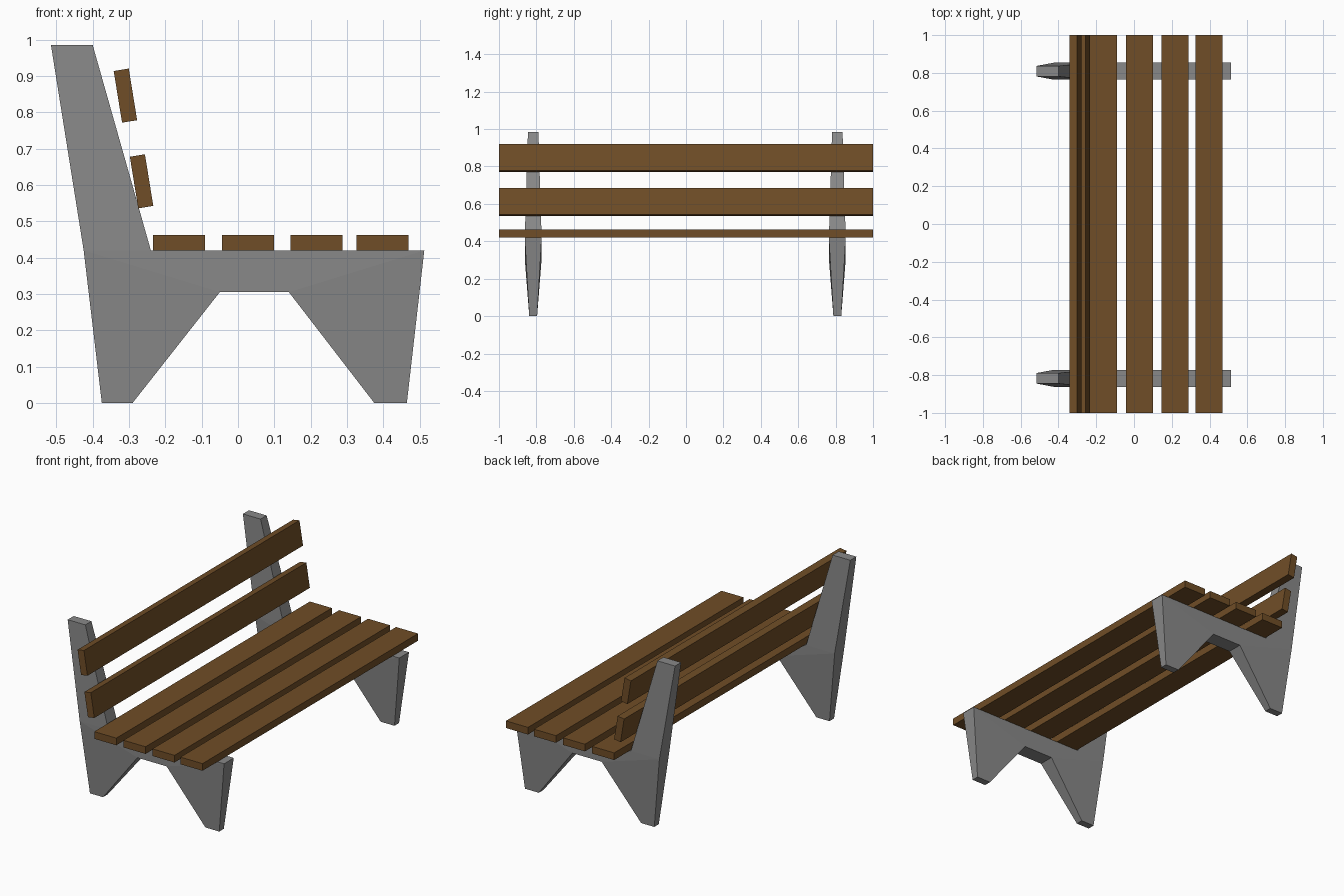
import bpy, bmesh, math

if "Cube" in bpy.data.objects:
    bpy.data.objects.remove(bpy.data.objects["Cube"])

wood = bpy.data.materials.new("brown_wood")
wood.diffuse_color = (0.16, 0.075, 0.02, 1)
wood.use_nodes = True
wood.node_tree.nodes["Principled BSDF"].inputs["Base Color"].default_value = wood.diffuse_color
concrete = bpy.data.materials.new("grey_concrete")
concrete.diffuse_color = (0.25, 0.25, 0.25, 1)
concrete.use_nodes = True
concrete.node_tree.nodes["Principled BSDF"].inputs["Base Color"].default_value = concrete.diffuse_color


def finish(name, bm, mat):
    bmesh.ops.recalc_face_normals(bm, faces=bm.faces)
    mesh = bpy.data.meshes.new(name)
    bm.to_mesh(mesh)
    bm.free()
    mesh.materials.append(mat)
    ob = bpy.data.objects.new(name, mesh)
    bpy.context.collection.objects.link(ob)
    return ob


# Side frame outline: x, z, half thickness in y
OUTLINE = [
    (-0.375, 0, 0.021), (-0.29, 0, 0.021), (-0.05, 0.305, 0.045),
    (0.14, 0.305, 0.045), (0.375, 0, 0.021), (0.465, 0, 0.021),
    (0.513, 0.42, 0.045), (-0.24, 0.42, 0.045), (-0.40, 0.985, 0.028),
    (-0.515, 0.985, 0.028), (-0.425, 0.42, 0.045),
]
# Side panels: rear foot, seat beam, front foot, back post
PANELS = [(0, 1, 2, 10), (2, 3, 6, 7, 10), (3, 4, 5, 6), (7, 8, 9, 10)]


def side_frame(name, y):
    bm = bmesh.new()
    near = [bm.verts.new((x, y - t, z)) for x, z, t in OUTLINE]
    far = [bm.verts.new((x, y + t, z)) for x, z, t in OUTLINE]
    for panel in PANELS:
        bm.faces.new([near[i] for i in panel])
        bm.faces.new([far[i] for i in reversed(panel)])
    n = len(OUTLINE)
    for i in range(n):
        j = (i + 1) % n
        bm.faces.new((near[i], far[i], far[j], near[j]))
    finish(name, bm, concrete)


def slat(name, x, z, width, height, tilt=0):
    bm = bmesh.new()
    bmesh.ops.create_cube(bm, size=1)
    bmesh.ops.scale(bm, vec=(width, 2, height), verts=bm.verts)
    ob = finish(name, bm, wood)
    ob.location = (x, 0, z)
    ob.rotation_euler.y = math.radians(tilt)


# Two concrete side frames
side_frame("side_frame_near", -0.817)
side_frame("side_frame_far", 0.809)

# Four seat slats
for i, x in enumerate((-0.162, 0.028, 0.216, 0.398)):
    slat(f"seat_slat_{i + 1}", x, 0.441, 0.143, 0.042)

# Two tilted backrest slats
for i, (x, z) in enumerate(((-0.2655, 0.61), (-0.31, 0.846))):
    slat(f"back_slat_{i + 1}", x, z, 0.042, 0.144, -9.2)
